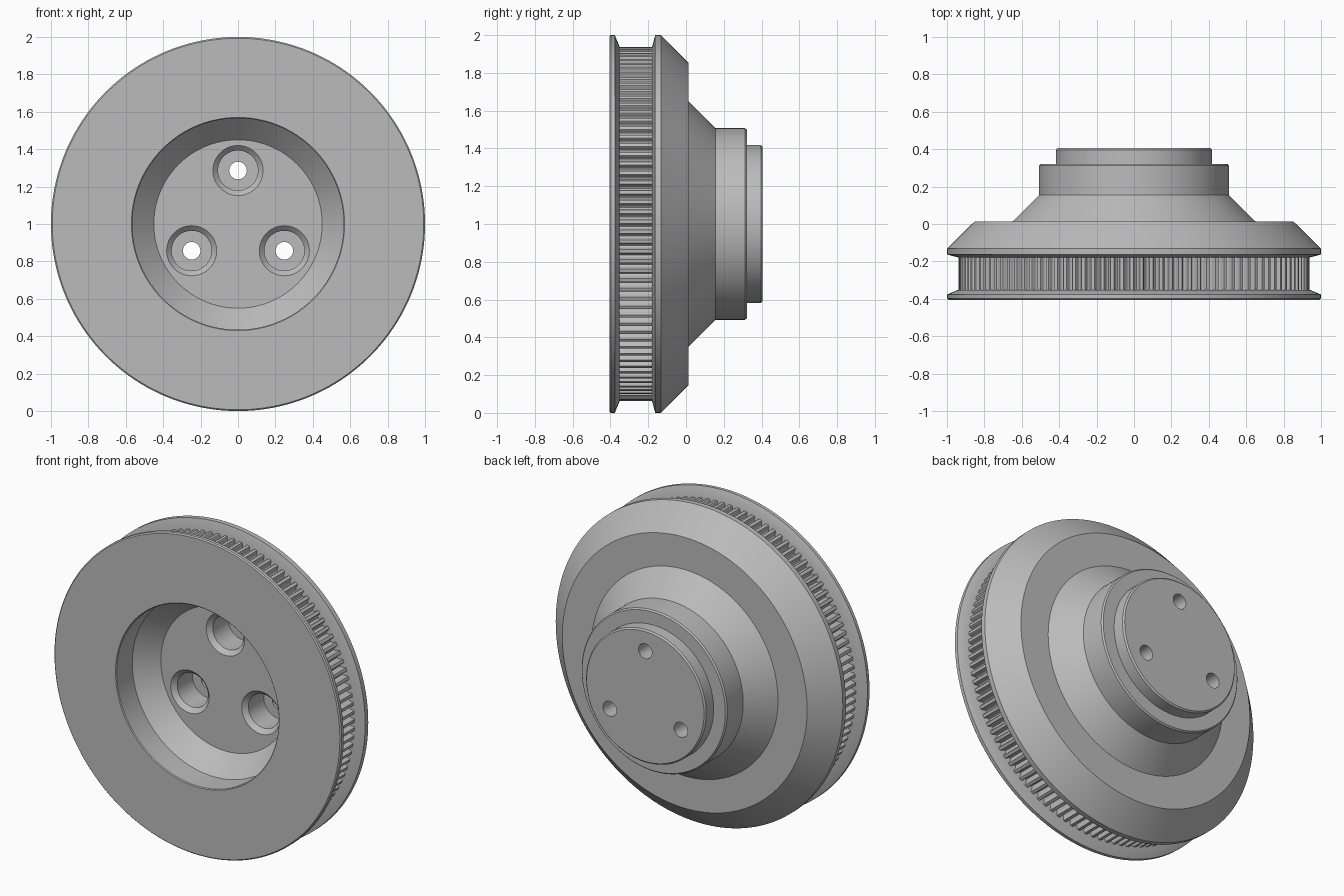
import bpy, bmesh, math

cube = bpy.data.objects.get("Cube")
if cube:
    bpy.data.objects.remove(cube, do_unlink=True)

# Single machined-grey colour
grey = bpy.data.materials.new("machined_grey")
grey.use_nodes = True
COLOUR = (0.5, 0.5, 0.5, 1)
grey.diffuse_color = COLOUR
grey.node_tree.nodes["Principled BSDF"].inputs["Base Color"].default_value = COLOUR

AXIS_Z = 1.0
TEETH = 112


def make_object(name, bm):
    mesh = bpy.data.meshes.new(name)
    bm.to_mesh(mesh)
    bm.free()
    mesh.materials.append(grey)
    obj = bpy.data.objects.new(name, mesh)
    bpy.context.collection.objects.link(obj)
    return obj


def bridge(bm, a, b):
    n = len(a)
    for i in range(n):
        j = (i + 1) % n
        bm.faces.new((a[i], a[j], b[j], b[i]))


def turned(name, profile, segments, cx=0.0, cz=AXIS_Z):
    """Turn a (radius, y) profile about a y-axis; both ends get flat caps."""
    bm = bmesh.new()
    angles = [math.tau * i / segments for i in range(segments)]
    rings = [[bm.verts.new((cx + r * math.cos(a), y, cz + r * math.sin(a)))
              for a in angles] for r, y in profile]
    for a, b in zip(rings, rings[1:]):
        bridge(bm, a, b)
    bm.faces.new(rings[0])
    bm.faces.new(rings[-1])
    bmesh.ops.recalc_face_normals(bm, faces=bm.faces[:])
    return make_object(name, bm)


def smooth(obj, degrees):
    bpy.ops.object.select_all(action="DESELECT")
    obj.select_set(True)
    bpy.context.view_layer.objects.active = obj
    bpy.ops.object.shade_smooth_by_angle(angle=math.radians(degrees))


# Pulley body: recess floor, out over the rim and belt groove, back to the hub
body = turned("pulley_body", [
    (0.45, -0.125), (0.565, -0.245), (0.565, -0.4), (0.57, -0.405),
    (0.993, -0.405), (1.0, -0.398), (1.0, -0.377),
    (0.94, -0.352), (0.89, -0.352), (0.89, -0.179), (0.94, -0.179),
    (1.0, -0.163), (1.0, -0.132), (0.853, 0.013),
    (0.65, 0.013), (0.507, 0.155), (0.507, 0.313), (0.499, 0.322),
    (0.418, 0.322), (0.418, 0.396), (0.409, 0.405),
], 160)

# Three chamfered counterbores with through holes
for k in range(3):
    a = math.radians(90 + 120 * k)
    cutter = turned("screw_hole_cutter", [
        (0.145, -0.136), (0.107, -0.098), (0.107, 0.055),
        (0.047, 0.055), (0.047, 0.5),
    ], 48, 0.286 * math.cos(a), AXIS_Z + 0.286 * math.sin(a))
    cutter.hide_render = True
    cut = body.modifiers.new("screw_hole", "BOOLEAN")
    cut.operation = "DIFFERENCE"
    cut.solver = "EXACT"
    cut.object = cutter
    bpy.context.view_layer.objects.active = body
    bpy.ops.object.modifier_apply(modifier=cut.name)
    bpy.data.objects.remove(cutter, do_unlink=True)
smooth(body, 25)

# Toothed belt ring: flat-topped teeth with rounded grooves
tooth = [(0.0, 0.932), (0.06, 0.937), (0.4, 0.937), (0.46, 0.932)]
tooth += [(0.73 - 0.25 * math.cos(t), 0.925 - 0.024 * math.sin(t))
          for t in (math.pi * i / 6 for i in range(7))]
bm = bmesh.new()
rings = []
for y in (-0.352, -0.179):
    ring = []
    for k in range(TEETH):
        for f, r in tooth:
            a = math.tau * (k + f) / TEETH
            ring.append(bm.verts.new((r * math.cos(a), y, AXIS_Z + r * math.sin(a))))
    rings.append(ring)
bridge(bm, rings[1], rings[0])
bmesh.ops.recalc_face_normals(bm, faces=bm.faces[:])
if sum(f.normal.dot((f.calc_center_median().x, 0, f.calc_center_median().z - AXIS_Z))
       for f in bm.faces) < 0:
    bmesh.ops.reverse_faces(bm, faces=bm.faces[:])
smooth(make_object("belt_teeth", bm), 35)
